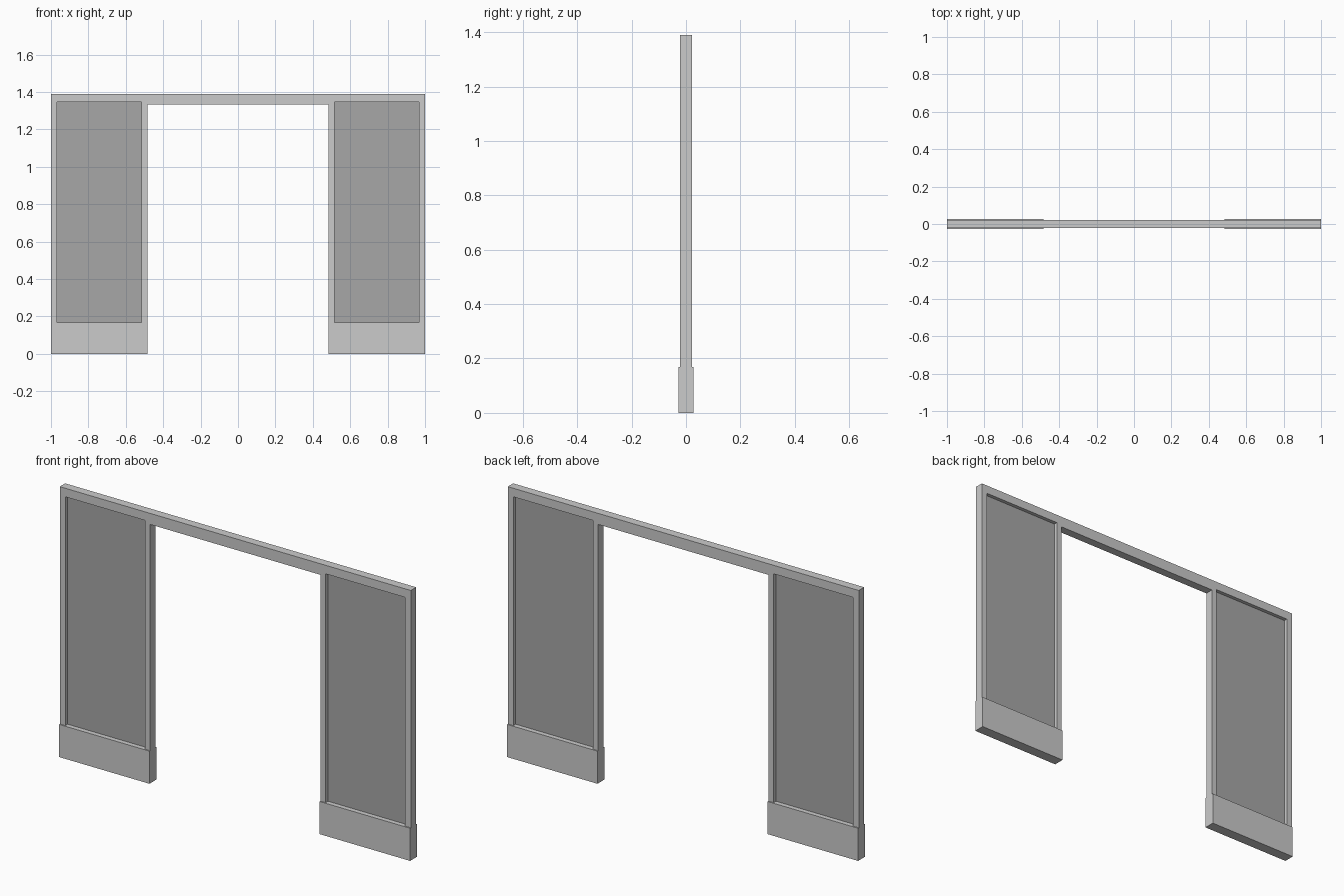
import bpy, bmesh
from mathutils import Vector

if "Cube" in bpy.data.objects:
    bpy.data.objects.remove(bpy.data.objects["Cube"])

HEIGHT, BASE_TOP = 1.39, 0.168
FRAME_HALF, BASE_HALF, PANE_HALF = 0.022, 0.028, 0.003
INNER, PANE_IN, PANE_OUT = 0.485, 0.515, 0.968
PANE_TOP, DOOR_TOP = 1.346, 1.333


def grey(name, value):
    mat = bpy.data.materials.new(name)
    mat.diffuse_color = (value, value, value, 1)
    mat.use_nodes = True
    mat.node_tree.nodes["Principled BSDF"].inputs["Base Color"].default_value = mat.diffuse_color
    return mat


def slab(name, outline, half_depth, mat=None):
    """Extrude an x-z outline symmetrically about y = 0."""
    bm = bmesh.new()
    face = bm.faces.new([bm.verts.new((x, -half_depth, z)) for x, z in outline])
    ext = bmesh.ops.extrude_face_region(bm, geom=[face], use_keep_orig=True)
    moved = [g for g in ext["geom"] if isinstance(g, bmesh.types.BMVert)]
    bmesh.ops.translate(bm, vec=Vector((0, 2 * half_depth, 0)), verts=moved)
    bmesh.ops.recalc_face_normals(bm, faces=bm.faces)
    mesh = bpy.data.meshes.new(name)
    bm.to_mesh(mesh)
    bm.free()
    if mat:
        mesh.materials.append(mat)
    obj = bpy.data.objects.new(name, mesh)
    bpy.context.collection.objects.link(obj)
    return obj


def rect(x0, x1, z0, z1):
    return [(x0, z0), (x1, z0), (x1, z1), (x0, z1)]


pane_grey = grey("pane_grey", 0.39)
base_grey = grey("base_grey", 0.67)

# Frame: header and four stiles as one comb-shaped outline
half = [(INNER, DOOR_TOP), (INNER, BASE_TOP), (PANE_IN, BASE_TOP),
        (PANE_IN, PANE_TOP), (PANE_OUT, PANE_TOP), (PANE_OUT, BASE_TOP),
        (1, BASE_TOP), (1, HEIGHT)]
slab("door_frame", half + [(-x, z) for x, z in reversed(half)], FRAME_HALF)

# Side panels: thicker kick base and thin, darker centred pane
for side, s in (("left", -1), ("right", 1)):
    slab(side + "_kick_base", rect(s * INNER, s, 0, BASE_TOP), BASE_HALF, base_grey)
    slab(side + "_pane", rect(s * PANE_IN, s * PANE_OUT, BASE_TOP, PANE_TOP),
         PANE_HALF, pane_grey)
